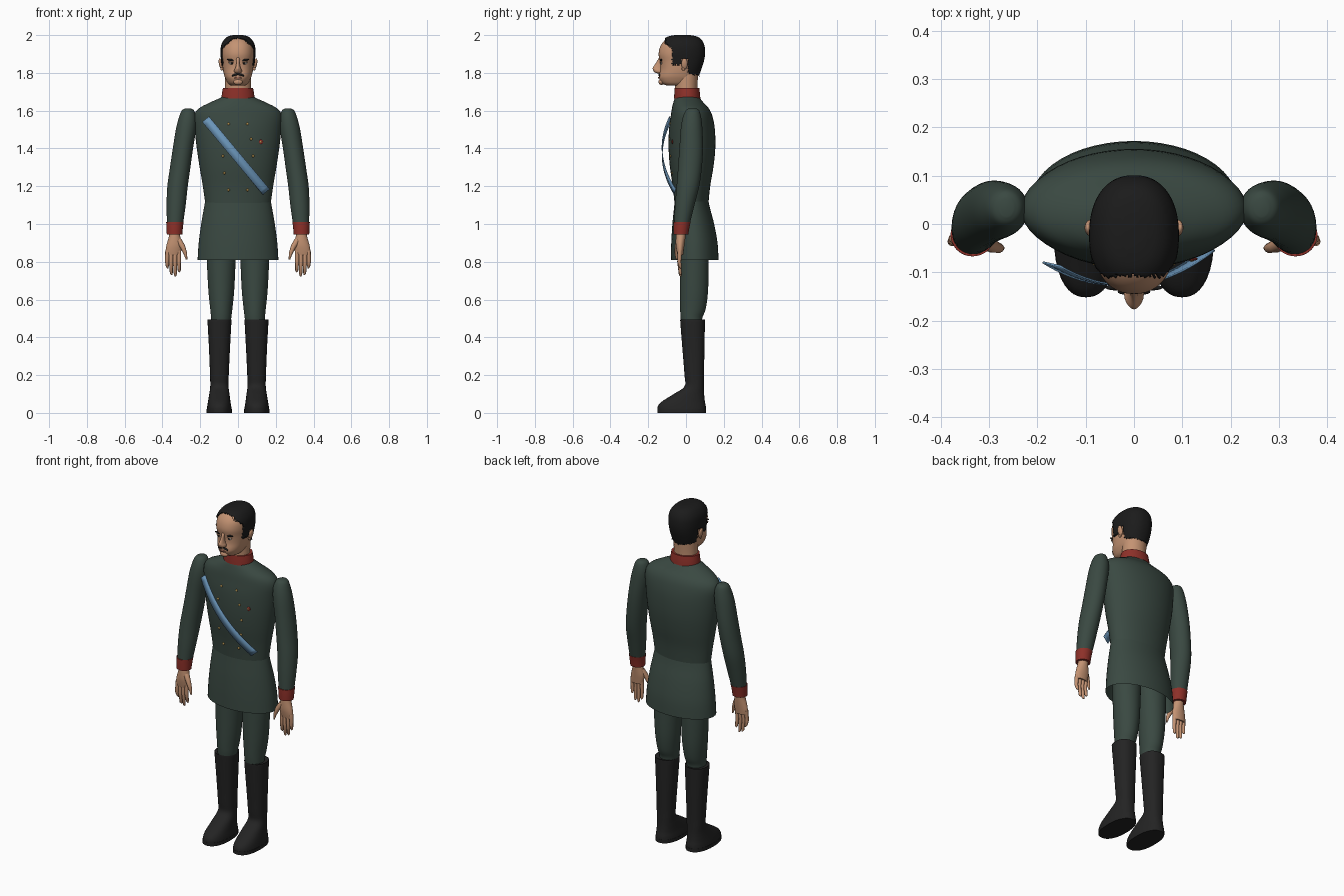
import bpy, bmesh, math, random
from mathutils import Vector, Euler
from mathutils.bvhtree import BVHTree

cube = bpy.data.objects.get("Cube")
if cube:
    bpy.data.objects.remove(cube)
rng = random.Random(4)


def material(name, r, g, b):
    m = bpy.data.materials.new(name)
    m.use_nodes = True
    m.diffuse_color = (r, g, b, 1)
    bsdf = m.node_tree.nodes["Principled BSDF"]
    bsdf.inputs["Base Color"].default_value = (r, g, b, 1)
    bsdf.inputs["Roughness"].default_value = 0.8
    return m


GREEN = material("dark green cloth", .042, .066, .054)
RED = material("red trim", .27, .03, .022)
BLACK = material("black leather", .017, .017, .017)
HAIR = material("black hair", .011, .011, .011)
SKIN = material("skin", .55, .29, .17)
BLUE = material("blue sash", .15, .31, .5)
GOLD = material("gold", .4, .25, .07)
WHITE = material("eye white", .6, .56, .5)
LIP = material("lips", .33, .13, .085)


def finish(bm, name, mat, angle=50):
    bmesh.ops.recalc_face_normals(bm, faces=bm.faces)
    mesh = bpy.data.meshes.new(name)
    bm.to_mesh(mesh)
    bm.free()
    mesh.materials.append(mat)
    ob = bpy.data.objects.new(name, mesh)
    bpy.context.collection.objects.link(ob)
    bpy.ops.object.select_all(action='DESELECT')
    ob.select_set(True)
    bpy.context.view_layer.objects.active = ob
    bpy.ops.object.shade_smooth_by_angle(angle=math.radians(angle))
    return ob


def smooth_rings(rings, steps):
    """Catmull-Rom interpolation between section tuples."""
    out = []
    for i in range(len(rings) - 1):
        a, b, c, d = (rings[max(0, min(len(rings) - 1, i + k))] for k in (-1, 0, 1, 2))
        for s in range(steps):
            t = s / steps
            out.append([q + .5 * t * (r - p + t * (2*p - 5*q + 4*r - u + t * (3*(q - r) + u - p)))
                        for p, q, r, u in zip(a, b, c, d)])
    return out + [list(rings[-1])]


def loft(name, rings, mat, side=1, n=36, power=2, steps=4, caps=True, keep=None):
    """Skin sections (z, x0, x1, y0, y1); keep(centre) filters the faces."""
    bm = bmesh.new()
    rows = []
    for z, x0, x1, y0, y1 in smooth_rings(rings, steps):
        row = []
        for k in range(n):
            a = math.tau * k / n
            c, s = math.cos(a), math.sin(a)
            px = math.copysign(abs(c) ** (2 / power), c)
            py = math.copysign(abs(s) ** (2 / power), s)
            row.append(bm.verts.new((side * ((x0 + x1) + (x1 - x0) * px) / 2,
                                     ((y0 + y1) + (y1 - y0) * py) / 2, z)))
        rows.append(row)
    for lo, hi in zip(rows, rows[1:]):
        for k in range(n):
            j = (k + 1) % n
            bm.faces.new((lo[k], lo[j], hi[j], hi[k]))
    if caps:
        bm.faces.new(rows[0])
        bm.faces.new(rows[-1])
    if keep:
        drop = [f for f in bm.faces if not keep(f.calc_center_median())]
        bmesh.ops.delete(bm, geom=drop, context='FACES')
    return finish(bm, name, mat)


def sym(*rows):
    """Sections centred on x = 0, given as (z, half width, y0, y1)."""
    return [(z, -w, w, a, b) for z, w, a, b in rows]


def ball(name, loc, size, mat, tilt=0):
    bm = bmesh.new()
    bmesh.ops.create_uvsphere(bm, u_segments=16, v_segments=10, radius=1)
    ob = finish(bm, name, mat)
    ob.location, ob.scale, ob.rotation_euler = loc, size, Euler((0, tilt, 0))
    return ob


def tube(name, points, radii, mat):
    cu = bpy.data.curves.new(name, 'CURVE')
    cu.dimensions, cu.bevel_depth, cu.bevel_resolution, cu.use_fill_caps = '3D', 1, 3, True
    sp = cu.splines.new('POLY')
    sp.points.add(len(points) - 1)
    for p, co, r in zip(sp.points, points, radii):
        p.co, p.radius = (*co, 1), r
    sp.use_smooth = True
    cu.materials.append(mat)
    ob = bpy.data.objects.new(name, cu)
    bpy.context.collection.objects.link(ob)


def front_of(ob):
    """Returns a function giving the front surface point at x, z."""
    tree = BVHTree.FromPolygons([v.co for v in ob.data.vertices],
                                [p.vertices for p in ob.data.polygons])
    return lambda x, z: tree.ray_cast(Vector((x, -1, z)), Vector((0, 1, 0)))[0]


# Coat
jacket = loft("jacket", sym((1.1, .172, -.06, .118), (1.2, .186, -.07, .128), (1.3, .203, -.085, .145),
              (1.4, .218, -.092, .155), (1.5, .229, -.09, .153), (1.57, .233, -.081, .14),
              (1.61, .21, -.075, .122), (1.64, .155, -.068, .095), (1.665, .1, -.06, .075),
              (1.68, .075, -.05, .065)), GREEN, n=48)
loft("coat_skirt", sym((.81, .214, -.08, .172), (.9, .208, -.078, .167), (1, .195, -.072, .149),
     (1.08, .181, -.064, .128), (1.12, .174, -.06, .119)), GREEN, n=48, caps=False)
loft("collar", sym((1.665, .088, -.063, .076), (1.69, .085, -.062, .074), (1.72, .08, -.06, .07)), RED)

# Buttons and medal
chest = front_of(jacket)
for z in (1.53, 1.45, 1.36, 1.27, 1.18):
    for s in (-1, 1):
        x = s * (.05 + .03 * math.sin((z - 1.18) * 9))
        ball("button", chest(x, z), (.007, .005, .007), GOLD)
ball("medal", chest(.12, 1.435), (.012, .004, .012), RED)
ball("medal_centre", chest(.12, 1.435) - Vector((0, .003, 0)), (.005, .003, .005), GOLD)

# Sash, a bowed ribbon in front of the chest
bm = bmesh.new()
pairs = []
for i in range(25):
    t = i / 24
    mid = Vector((-.172 + .322 * t, -.085 + .025 * t - .22 * t * (1 - t), 1.555 - .385 * t))
    across = Vector((.018, -.004 + .008 * t, .0145))
    pairs.append((bm.verts.new(mid - across), bm.verts.new(mid + across)))
for (a, b), (c, d) in zip(pairs, pairs[1:]):
    bm.faces.new((a, b, d, c))
sash = finish(bm, "sash", BLUE)
sash.modifiers.new("thickness", 'SOLIDIFY').thickness = .004

# Arms, hands and legs
for s, tag in ((1, "left"), (-1, "right")):
    loft(tag + "_sleeve", [(1.612, .25, .278, .015, .055), (1.6, .232, .298, -.002, .07),
         (1.56, .22, .314, -.018, .081), (1.5, .222, .329, -.028, .087), (1.4, .238, .345, -.035, .09),
         (1.3, .252, .36, -.042, .084), (1.2, .266, .374, -.05, .07), (1.1, .277, .378, -.058, .045),
         (1, .291, .376, -.063, .02)], GREEN, s)
    loft(tag + "_cuff", [(.945, .295, .377, -.066, .012), (.98, .292, .379, -.067, .018),
         (1.01, .288, .38, -.067, .024)], RED, s)
    loft(tag + "_hand", [(.96, .31, .362, -.052, 0), (.93, .305, .367, -.054, -.003),
         (.89, .297, .378, -.054, -.008), (.86, .3, .383, -.05, -.012), (.835, .307, .38, -.045, -.015)],
         SKIN, s, n=24)
    for k, tip in enumerate((.745, .722, .73, .765)):
        x = .313 + .02 * k
        tube(f"{tag}_finger", [(s * x, -.032, .86), (s * (x + .001 * k), -.036, .8),
             (s * (x + .001 * k - .002), -.03, tip + .01), (s * (x - .002), -.026, tip)],
             (.012, .0105, .008, .003), SKIN)
    tube(f"{tag}_thumb", [(s * .315, -.035, .915), (s * .293, -.046, .88), (s * .279, -.05, .845),
         (s * .272, -.05, .812)], (.016, .014, .01, .004), SKIN)
    loft(tag + "_trouser_leg", [(.44, .045, .14, -.02, .085), (.5, .036, .142, -.028, .086),
         (.55, .03, .147, -.031, .104), (.65, .02, .157, -.032, .117), (.82, .012, .165, -.032, .12),
         (1, .003, .165, -.032, .12)], GREEN, s)
    loft(tag + "_boot", [(0, .037, .161, -.148, .103), (.012, .034, .165, -.151, .106),
         (.035, .036, .163, -.149, .105), (.06, .04, .159, -.128, .1), (.1, .045, .152, -.065, .096),
         (.14, .05, .147, -.008, .095), (.2, .049, .148, -.008, .095), (.35, .042, .154, -.02, .098),
         (.48, .035, .161, -.03, .1), (.49, .036, .16, -.03, .1)], BLACK, s, power=2.3)
    # Thin welt around the sole
    loft(tag + "_sole", [(0, .033, .166, -.152, .107), (.02, .033, .166, -.152, .107)],
         BLACK, s, power=2.3, steps=1)

# Head and neck
loft("neck", sym((1.66, .07, -.055, .062), (1.72, .068, -.058, .06), (1.8, .068, -.06, .065)), SKIN)
HEAD = [(1.732, .035, -.1, -.01), (1.745, .053, -.127, .03), (1.77, .067, -.142, .058),
        (1.79, .074, -.142, .066), (1.82, .08, -.136, .077), (1.86, .084, -.138, .089),
        (1.9, .087, -.145, .094), (1.94, .083, -.136, .09), (1.97, .067, -.115, .074),
        (1.986, .046, -.09, .05), (1.993, .02, -.055, .015)]
head = loft("head", sym(*HEAD), SKIN, n=48, power=2.25)
face = front_of(head)


def hairline(c):
    ragged = rng.uniform(0, .009)
    rise = max(0, min(1, (c.z - 1.925) / .03))
    bottom = 1.84 if c.y < -.025 else (1.872 if c.y < .012 else 1.785 - .2 * (c.y - .06))
    return c.y > -.076 - .037 * rise + ragged and c.z > bottom + ragged


hair = loft("hair", sym(*((z + .007, w + .006, a - .004, b + .007) for z, w, a, b in HEAD)),
            HAIR, n=120, power=2.25, steps=6, keep=hairline)
solid = hair.modifiers.new("thickness", 'SOLIDIFY')
solid.thickness, solid.offset = .006, -1

# Face
loft("nose", sym((1.797, .008, -.15, -.12), (1.803, .019, -.166, -.12), (1.815, .02, -.174, -.12),
     (1.827, .014, -.176, -.12), (1.85, .009, -.161, -.12), (1.872, .01, -.148, -.12),
     (1.885, .012, -.14, -.12)), SKIN, n=20)
for s in (-1, 1):
    ball("eye", face(s * .034, 1.851), (.014, .004, .006), WHITE)
    ball("iris", face(s * .033, 1.851) - Vector((0, .003, 0)), (.006, .003, .006), HAIR)
    ball("eyelid", face(s * .034, 1.858), (.018, .006, .004), SKIN)
    ball("eyebrow", face(s * .036, 1.868), (.024, .006, .0055), HAIR, -s * .15)
    ball("moustache", face(s * .015, 1.79), (.02, .006, .006), HAIR, s * .3)
    ball("ear", (s * .091, -.008, 1.848), (.01, .017, .03), SKIN, s * .2)
    ball("earlobe", (s * .086, -.014, 1.822), (.007, .009, .01), SKIN)
ball("mouth", face(0, 1.774), (.021, .005, .005), LIP)
ball("chin", (0, -.13, 1.752), (.025, .016, .016), SKIN)
